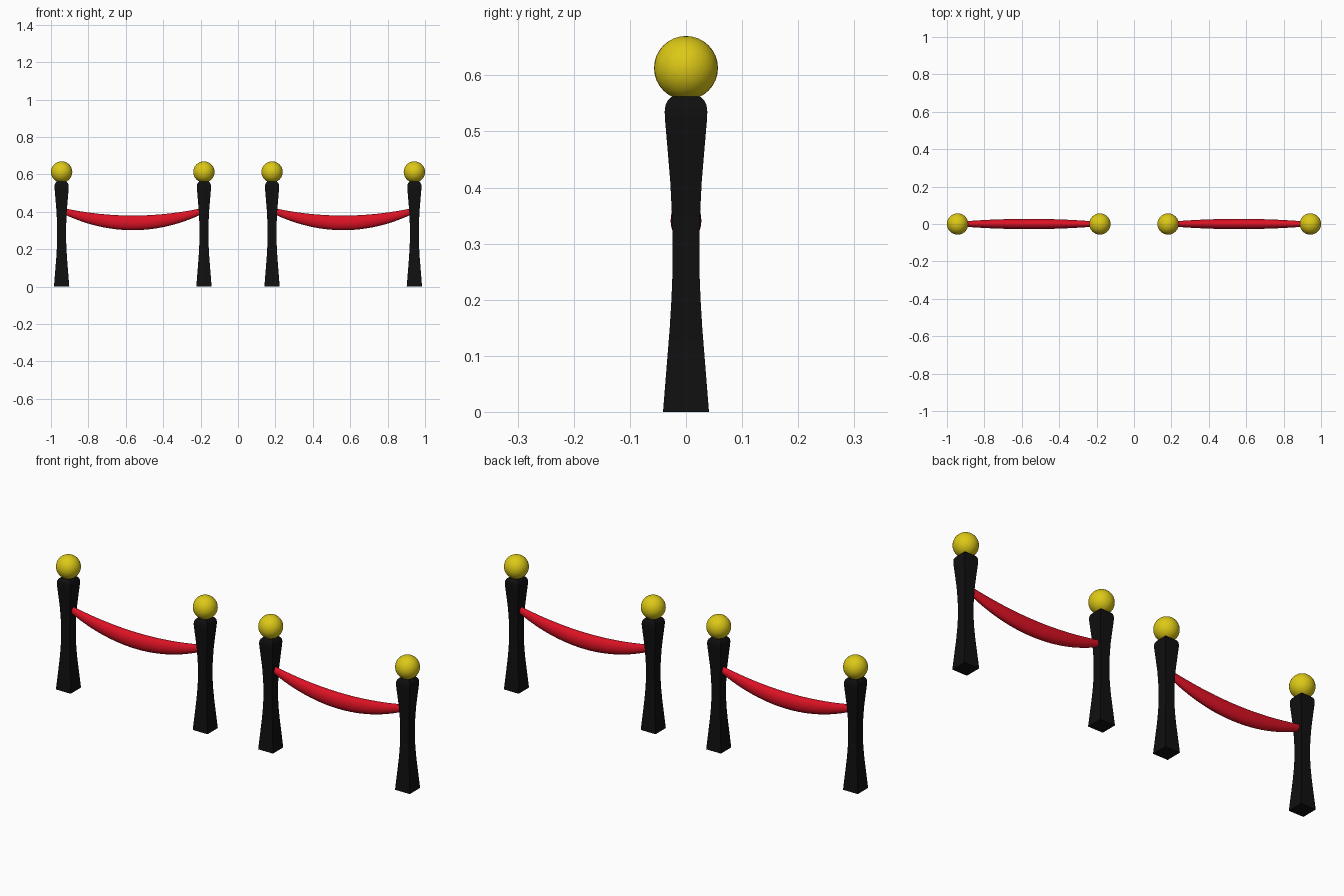
import bpy, bmesh, math

if "Cube" in bpy.data.objects:
    bpy.data.objects.remove(bpy.data.objects["Cube"])


def material(name, rgb):
    m = bpy.data.materials.new(name)
    m.diffuse_color = (*rgb, 1)
    m.use_nodes = True
    m.node_tree.nodes["Principled BSDF"].inputs["Base Color"].default_value = m.diffuse_color
    return m


BLACK = material("black", (0.005, 0.005, 0.005))
GOLD = material("gold", (0.72, 0.58, 0.008))
RED = material("red", (0.72, 0.006, 0.018))


def loft(name, rings, mat, angle):
    """Skin a list of closed rings and cap both ends."""
    bm = bmesh.new()
    loops = [[bm.verts.new(p) for p in ring] for ring in rings]
    n = len(loops[0])
    for a, b in zip(loops, loops[1:]):
        for i in range(n):
            j = (i + 1) % n
            bm.faces.new((a[i], a[j], b[j], b[i]))
    bm.faces.new(loops[0][::-1])
    bm.faces.new(loops[-1])
    bmesh.ops.recalc_face_normals(bm, faces=bm.faces)
    me = bpy.data.meshes.new(name)
    bm.to_mesh(me)
    bm.free()
    me.materials.append(mat)
    ob = bpy.data.objects.new(name, me)
    bpy.context.collection.objects.link(ob)
    finish(ob, angle)
    return ob


def finish(ob, angle):
    bpy.ops.object.select_all(action='DESELECT')
    ob.select_set(True)
    bpy.context.view_layer.objects.active = ob
    bpy.ops.object.shade_smooth_by_angle(angle=math.radians(angle))


# Square post: (half width, height), waisted with a rounded top
PROFILE = [(0.041, 0), (0.037, 0.05), (0.033, 0.1), (0.029, 0.15),
           (0.026, 0.2), (0.024, 0.25), (0.024, 0.32), (0.0255, 0.36),
           (0.028, 0.41), (0.033, 0.47), (0.0375, 0.522), (0.038, 0.535),
           (0.0365, 0.547), (0.032, 0.556), (0.025, 0.562)]


def post(x):
    rings = [[(x + sx * w, sy * w, z) for sx, sy in
              ((-1, -1), (1, -1), (1, 1), (-1, 1))] for w, z in PROFILE]
    loft("post", rings, BLACK, 30)
    # Ball finial
    bpy.ops.mesh.primitive_uv_sphere_add(segments=32, ring_count=16,
                                         radius=0.057, location=(x, 0, 0.613))
    ball = bpy.context.object
    ball.name = "ball_finial"
    ball.data.materials.append(GOLD)
    finish(ball, 40)


def rope(cx):
    # Sagging oval rope, thickest in the middle
    rings = []
    for k in range(25):
        t = -1 + k / 12
        s = t * t
        cz, rz, ry = 0.341 + 0.06 * s, 0.039 - 0.023 * s, 0.0275 - 0.0145 * s
        tilt = math.atan2(0.12 * t, 0.36)
        ring = []
        for i in range(20):
            a = math.tau * i / 20
            d = rz * math.sin(a)
            ring.append((cx + 0.36 * t - d * math.sin(tilt) * 0.5,
                         ry * math.cos(a), cz + d))
        rings.append(ring)
    loft("rope", rings, RED, 40)


for side in (-1, 1):
    post(side * 0.943)
    post(side * 0.182)
    rope(side * 0.5625)
